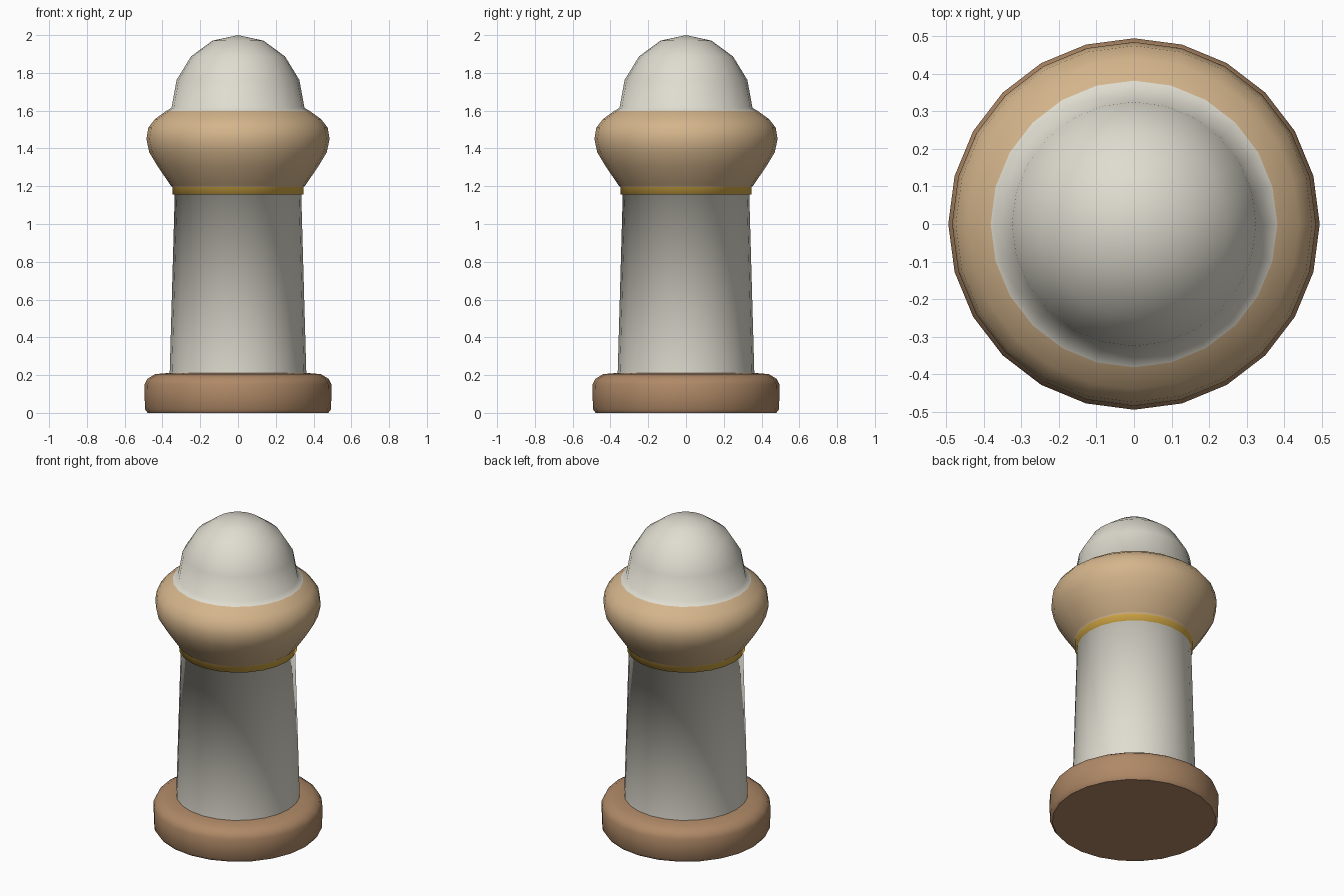
import bpy, bmesh, math

SIDES = 24

cube = bpy.data.objects.get("Cube")
if cube:
    bpy.data.objects.remove(cube, do_unlink=True)


def material(name, rgb):
    m = bpy.data.materials.new(name)
    m.use_nodes = True
    m.diffuse_color = (*rgb, 1)
    bsdf = m.node_tree.nodes["Principled BSDF"]
    bsdf.inputs["Base Color"].default_value = (*rgb, 1)
    return m


brown = material("brown wood", (0.43, 0.25, 0.135))
ivory = material("ivory", (0.74, 0.72, 0.63))
gold = material("gold", (0.66, 0.4, 0.06))
tan = material("tan", (0.66, 0.46, 0.26))


def lathe(name, bands, sharp_angle):
    """Spin bands of (material, [(radius, z), ...]) about z; each band joins the next."""
    bm = bmesh.new()
    prev = None
    for index, (mat, points) in enumerate(bands):
        for r, z in points:
            if r == 0:
                ring = [bm.verts.new((0, 0, z))] * SIDES
            else:
                angles = [2 * math.pi * i / SIDES for i in range(SIDES)]
                ring = [bm.verts.new((r * math.cos(a), r * math.sin(a), z)) for a in angles]
            if prev:
                for i in range(SIDES):
                    j = (i + 1) % SIDES
                    corners = list(dict.fromkeys((prev[i], prev[j], ring[j], ring[i])))
                    bm.faces.new(corners).material_index = index
            prev = ring
    bmesh.ops.recalc_face_normals(bm, faces=bm.faces)
    mesh = bpy.data.meshes.new(name)
    bm.to_mesh(mesh)
    bm.free()
    for mat, points in bands:
        mesh.materials.append(mat)
    ob = bpy.data.objects.new(name, mesh)
    bpy.context.collection.objects.link(ob)
    bpy.ops.object.select_all(action='DESELECT')
    ob.select_set(True)
    bpy.context.view_layer.objects.active = ob
    bpy.ops.object.shade_smooth_by_angle(angle=math.radians(sharp_angle))
    return ob


# Round foot with a softened rim
lathe("base", [(brown, [(0, 0), (0.478, 0), (0.493, 0.02), (0.495, 0.15), (0.48, 0.18),
                        (0.44, 0.205), (0.36, 0.212), (0, 0.212)])], 50)

# Dome outline: a quarter ellipse rising to the tip
steps = 4
dome = [(0.352 * math.cos(a), 1.615 + 0.385 * math.sin(a))
        for a in (math.pi / 2 * i / steps for i in range(steps))]

# Tapered shaft, gold ring, swollen collar and dome in one turned piece
lathe("column_and_dome", [
    (ivory, [(0, 0.2), (0.362, 0.2), (0.335, 1.155)]),
    (gold, [(0.346, 1.157), (0.346, 1.195)]),
    (tan, [(0.357, 1.205), (0.425, 1.305), (0.47, 1.38), (0.485, 1.45),
           (0.475, 1.51), (0.44, 1.555), (0.382, 1.597)]),
    (ivory, dome + [(0, 2)]),
], 89)
